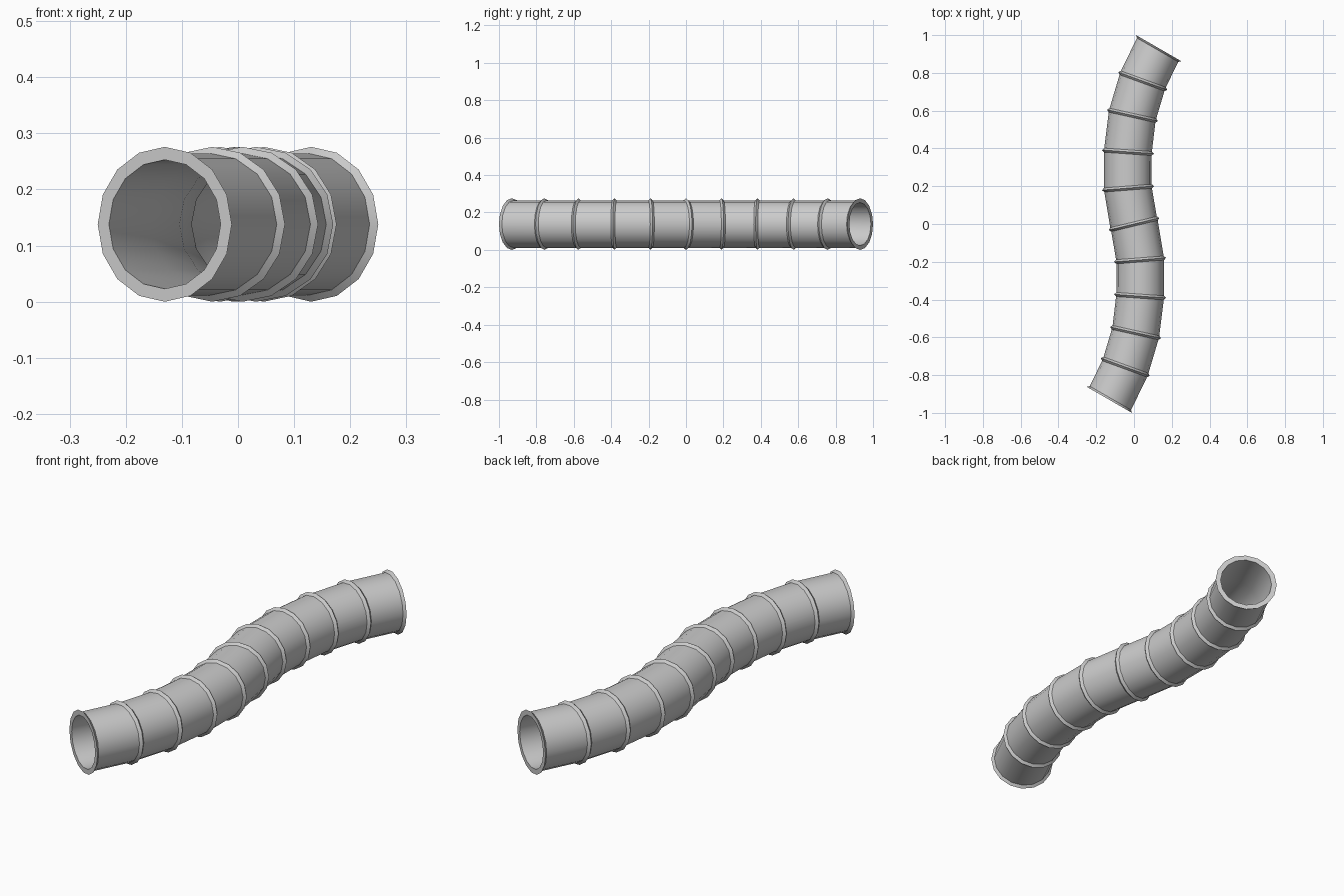
import bpy, bmesh
from math import sin, cos, pi, radians
from mathutils import Vector

if "Cube" in bpy.data.objects:
    bpy.data.objects.remove(bpy.data.objects["Cube"])

SIDES = 16
R_RIB, R_BODY, R_IN = 0.138, 0.1265, 0.115
RIB_W = 0.011
Z = 0.138

# ring stations of one half: x, y, heading (degrees from +y towards +x)
STATIONS = [(-0.1305, -0.931, 30), (-0.046, -0.757, 20), (0.008, -0.575, 12.5),
            (0.032, -0.382, 4), (0.032, -0.19, -4.5), (0, 0, -13.5)]


def ring(bm, station, offset, radius):
    x, y, a = station
    a = radians(a)
    tangent = Vector((sin(a), cos(a), 0))
    side = Vector((cos(a), -sin(a), 0))
    c = Vector((x, y, Z)) + tangent * offset
    return [bm.verts.new(c + side * (radius * sin(2 * pi * i / SIDES))
                         + Vector((0, 0, radius * cos(2 * pi * i / SIDES))))
            for i in range(SIDES)]


def bridge(bm, a, b):
    for i in range(SIDES):
        j = (i + 1) % SIDES
        bm.faces.new((a[i], a[j], b[j], b[i]))


def hose_half(name, turn):
    bm = bmesh.new()
    last = len(STATIONS) - 1
    # inner wall, from the middle out to the open end
    loops = [ring(bm, s, 0, R_IN) for s in reversed(STATIONS)]
    # outer wall with a pointed rib at every joint
    for k, s in enumerate(STATIONS):
        if k > 0:
            loops.append(ring(bm, s, -RIB_W, R_BODY))
        loops.append(ring(bm, s, 0, R_RIB))
        if k < last:
            loops.append(ring(bm, s, RIB_W, R_BODY))
    for a, b in zip(loops, loops[1:]):
        bridge(bm, a, b)
    bmesh.ops.recalc_face_normals(bm, faces=bm.faces)
    mesh = bpy.data.meshes.new(name)
    bm.to_mesh(mesh)
    bm.free()
    obj = bpy.data.objects.new(name, mesh)
    obj.rotation_euler.z = turn
    bpy.context.collection.objects.link(obj)
    bpy.ops.object.select_all(action='DESELECT')
    obj.select_set(True)
    bpy.context.view_layer.objects.active = obj
    bpy.ops.object.shade_smooth_by_angle(angle=radians(35))


# the two halves mirror each other about the middle joint
hose_half("pipe_front_half", 0)
hose_half("pipe_back_half", pi)
